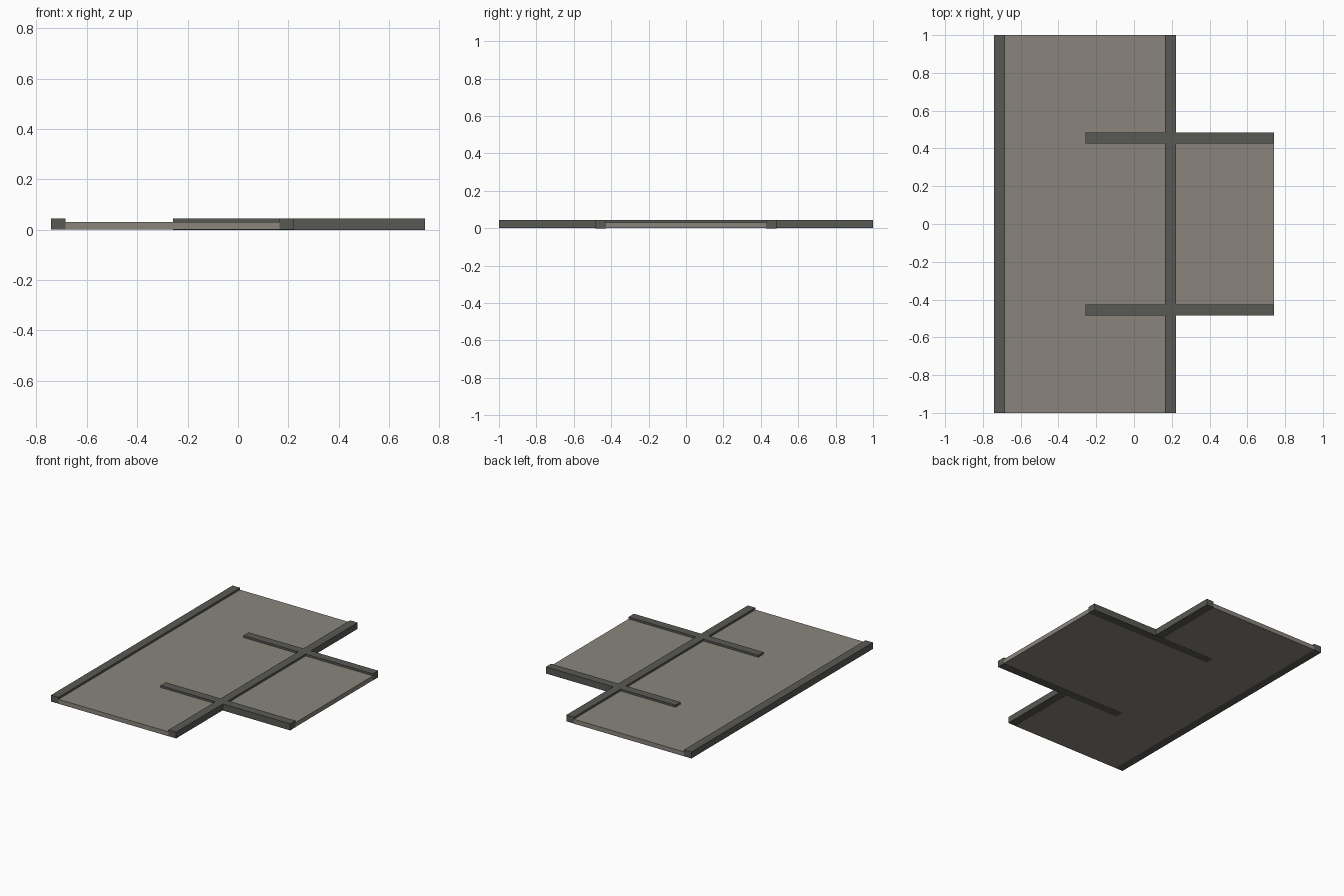
import bpy
import bmesh
from mathutils import Vector

cube = bpy.data.objects.get("Cube")
if cube:
    bpy.data.objects.remove(cube, do_unlink=True)


def material(name, color):
    mat = bpy.data.materials.new(name)
    mat.use_nodes = True
    mat.diffuse_color = color
    mat.node_tree.nodes["Principled BSDF"].inputs["Base Color"].default_value = color
    return mat


def box(name, low, high, mat):
    """Box between two opposite corners."""
    low, high = Vector(low), Vector(high)
    bm = bmesh.new()
    bmesh.ops.create_cube(bm, size=1)
    bmesh.ops.scale(bm, vec=high - low, verts=bm.verts)
    bmesh.ops.translate(bm, vec=(low + high) / 2, verts=bm.verts)
    mesh = bpy.data.meshes.new(name)
    bm.to_mesh(mesh)
    bm.free()
    mesh.materials.append(mat)
    obj = bpy.data.objects.new(name, mesh)
    bpy.context.collection.objects.link(obj)


slab_grey = material("warm slab grey", (0.254, 0.231, 0.202, 1))
beam_grey = material("dark beam grey", (0.098, 0.098, 0.089, 1))

EDGE = 0.742      # half the overall width
BEAM = 0.058      # beam width
TOP = 0.045       # beam height
SLAB = 0.031      # slab height
MID = 0.165       # near side of the middle beam
CROSS = 0.485     # outer side of the cross beams
LIFT = 0.001      # the middle beam rests on the slab underside

# Floor slabs: the long main one and the short wing
box("main_slab", (BEAM - EDGE, -1, 0), (MID, 1, SLAB), slab_grey)
box("wing_slab", (MID, BEAM - CROSS, 0), (EDGE, CROSS - BEAM, SLAB), slab_grey)

# Long beams running front to back
box("edge_beam", (-EDGE, -1, 0), (BEAM - EDGE, 1, TOP), beam_grey)
box("middle_beam", (MID, -1, LIFT), (MID + BEAM, 1, TOP), beam_grey)

# Cross beams, showing slightly through the underside
for name, y in (("front_cross_beam", -CROSS), ("back_cross_beam", CROSS - BEAM)):
    box(name, (-0.258, y, -LIFT), (EDGE, y + BEAM, TOP), beam_grey)
